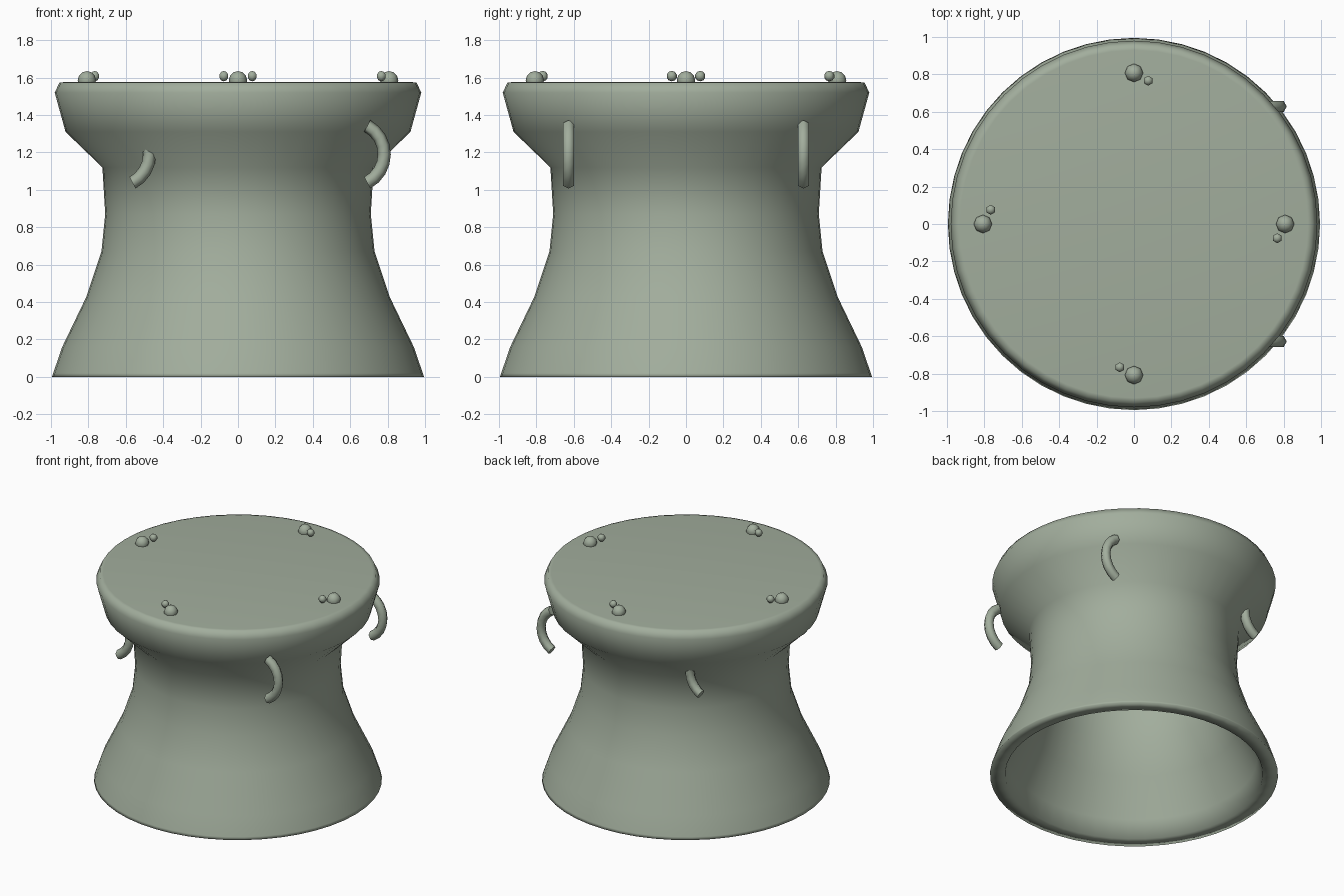
import bpy, bmesh
from math import sin, cos, pi, radians
from mathutils import Vector, Matrix

cube = bpy.data.objects.get("Cube")
if cube:
    bpy.data.objects.remove(cube, do_unlink=True)

# Single aged-bronze colour
bronze = bpy.data.materials.new("grey_green_bronze")
COLOUR = (0.36, 0.42, 0.335, 1)
bronze.use_nodes = True
bronze.diffuse_color = COLOUR
bsdf = next(n for n in bronze.node_tree.nodes if n.type == 'BSDF_PRINCIPLED')
bsdf.inputs["Base Color"].default_value = COLOUR


def finish(name, bm):
    bmesh.ops.recalc_face_normals(bm, faces=bm.faces)
    for f in bm.faces:
        f.smooth = True
    mesh = bpy.data.meshes.new(name)
    bm.to_mesh(mesh)
    bm.free()
    mesh.materials.append(bronze)
    obj = bpy.data.objects.new(name, mesh)
    bpy.context.scene.collection.objects.link(obj)
    return obj


def lathe(name, profile, steps=48):
    """Spin a closed (radius, height) profile that starts and ends on the axis."""
    bm = bmesh.new()
    verts = [bm.verts.new((r, 0, z)) for r, z in profile]
    edges = [bm.edges.new(pair) for pair in zip(verts, verts[1:])]
    bmesh.ops.spin(bm, geom=verts + edges, cent=(0, 0, 0), axis=(0, 0, 1),
                   angle=2 * pi, steps=steps, use_duplicate=False)
    bmesh.ops.remove_doubles(bm, verts=bm.verts, dist=0.0005)
    return finish(name, bm)


# Hollow drum body: outer wall from the foot up, drumhead, and inner wall back down
outer = [(0.995, 0), (0.988, 0.02), (0.94, 0.16), (0.81, 0.43), (0.73, 0.67),
         (0.71, 0.87), (0.725, 1.12), (0.922, 1.31), (0.98, 1.52), (0.955, 1.573)]
inner = [(0.89, 1.49), (0.84, 1.36), (0.64, 1.16), (0.62, 0.87), (0.64, 0.65),
         (0.72, 0.4), (0.85, 0.13), (0.89, 0.0)]
lathe("drum_body", [(0, 1.576), (0.93, 1.576)] + outer[::-1] + inner[::-1] + [(0, 1.49)])


# Curved carrying handles, all bowed towards +x
def handle(name, x, y, bow=0.172, thick=0.035, sides=6, steps=8):
    bm = bmesh.new()
    rings = []
    for i in range(steps + 1):
        a = radians(-62 + 124 * i / steps)
        out = Vector((cos(a), 0, sin(a)))
        centre = Vector((x, y, 1.19)) + out * bow
        rings.append([bm.verts.new(centre + thick * (out * cos(t) + Vector((0, sin(t), 0))))
                      for t in (2 * pi * k / sides for k in range(sides))])
    for low, high in zip(rings, rings[1:]):
        for k in range(sides):
            n = (k + 1) % sides
            bm.faces.new((low[k], low[n], high[n], high[k]))
    bm.faces.new(rings[0])
    bm.faces.new(rings[-1])
    obj = finish(name, bm)
    for f in obj.data.polygons:
        f.use_smooth = len(f.vertices) == 4


for side, x in (("left", 0.61), ("right", -0.645)):
    for end, y in (("front", -0.628), ("back", 0.628)):
        handle(f"handle_{end}_{side}", x, y)


# Small figures on the drumhead: a body bead with a head bead beside it
def bead(name, place, radius, segments, rings):
    bm = bmesh.new()
    bmesh.ops.create_uvsphere(bm, u_segments=segments, v_segments=rings, radius=radius,
                              matrix=Matrix.Translation(place))
    finish(name, bm)


for i, where in enumerate(("left", "back", "right", "front")):
    turn = Matrix.Rotation(i * pi / 2, 3, 'Z')
    bead(f"figure_body_{where}", turn @ Vector((0.808, 0, 1.586)), 0.049, 8, 6)
    bead(f"figure_head_{where}", turn @ Vector((0.766, -0.076, 1.608)), 0.028, 6, 5)
